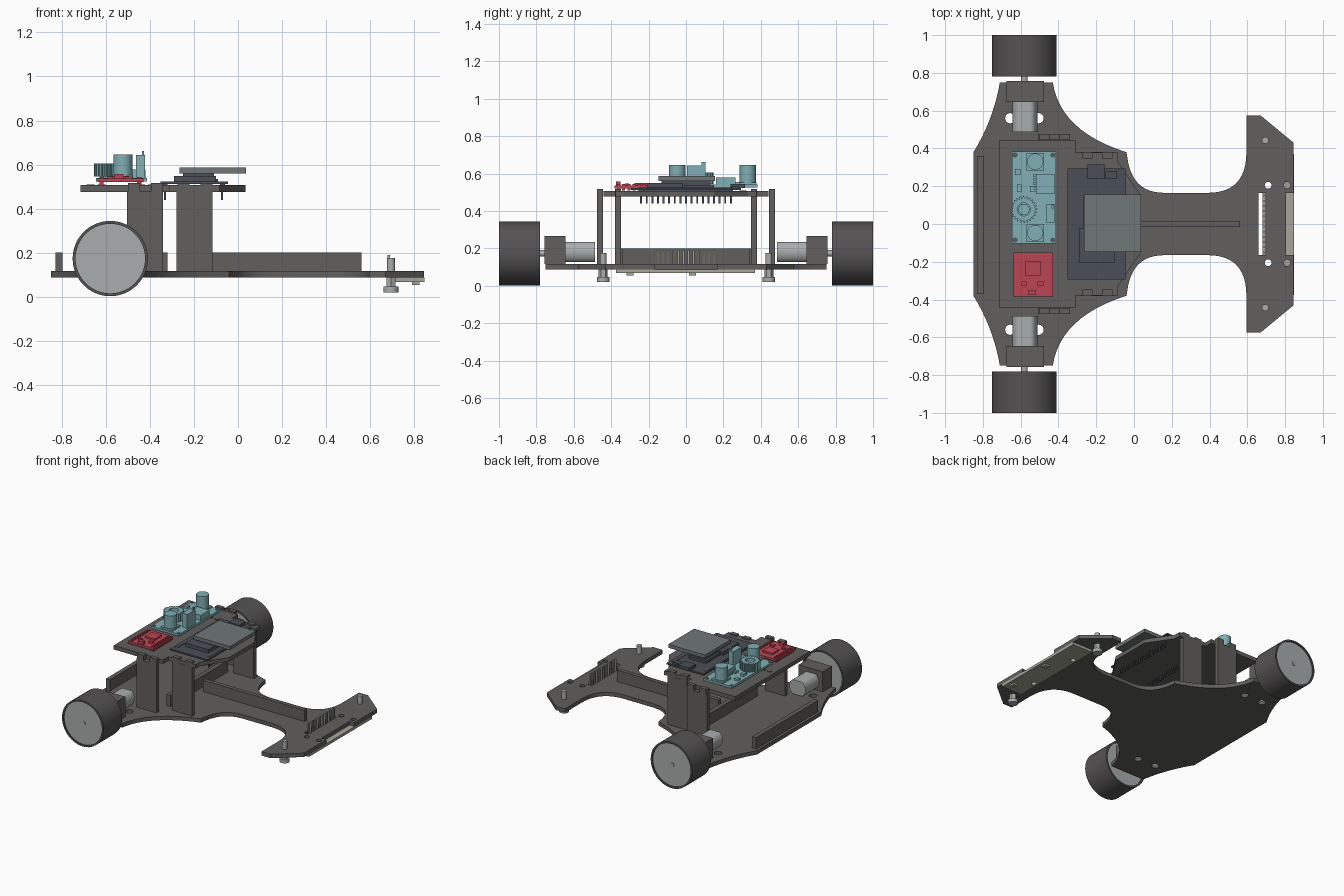
import bpy, bmesh, math
from mathutils import Matrix

if "Cube" in bpy.data.objects:
    bpy.data.objects.remove(bpy.data.objects["Cube"])


def material(name, *rgb):
    m = bpy.data.materials.new(name)
    m.diffuse_color = (*rgb, 1)
    m.use_nodes = True
    m.node_tree.nodes["Principled BSDF"].inputs["Base Color"].default_value = m.diffuse_color
    return m


DARK = material("dark_plate", .12, .115, .11)
TYRE = material("tyre_rubber", .09, .085, .085)
METAL = material("light_metal", .40, .42, .42)
BOARD = material("slate_board", .07, .08, .095)
SCREEN = material("screen_grey", .16, .18, .18)
TEAL = material("teal", .22, .43, .46)
RED = material("red", .50, .06, .09)
TAN = material("pale_tan", .38, .38, .32)


def boxes(name, spans, mat):
    """One object from (x0, x1, y0, y1, z0, z1) boxes."""
    bm = bmesh.new()
    for x0, x1, y0, y1, z0, z1 in spans:
        m = Matrix.Translation(((x0 + x1) / 2, (y0 + y1) / 2, (z0 + z1) / 2))
        bmesh.ops.create_cube(bm, size=1, matrix=m @ Matrix.Diagonal((x1 - x0, y1 - y0, z1 - z0, 1)))
    me = bpy.data.meshes.new(name)
    bm.to_mesh(me)
    bm.free()
    me.materials.append(mat)
    ob = bpy.data.objects.new(name, me)
    bpy.context.collection.objects.link(ob)
    return ob


def circle(x, y, r, n=24):
    return [(x + r * math.cos(i * math.tau / n), y + r * math.sin(i * math.tau / n)) for i in range(n)]


def rect(x0, x1, y0, y1):
    return [(x0, y0), (x1, y0), (x1, y1), (x0, y1)]


def bend(a, c, b, n=12):
    """Quadratic curve from a to b pulled toward c."""
    return [tuple((1 - t) ** 2 * a[k] + 2 * t * (1 - t) * c[k] + t * t * b[k] for k in (0, 1))
            for t in (i / n for i in range(n + 1))]


def mirrored(half):
    return half + [(x, -y) for x, y in reversed(half)]


def plate(name, outline, z0, z1, mat, holes=()):
    """Extruded flat outline with holes."""
    cu = bpy.data.curves.new(name, 'CURVE')
    cu.dimensions, cu.fill_mode, cu.extrude = '2D', 'BOTH', (z1 - z0) / 2
    for loop in [outline, *holes]:
        sp = cu.splines.new('POLY')
        sp.points.add(len(loop) - 1)
        for p, (x, y) in zip(sp.points, loop):
            p.co = (x, y, 0, 1)
        sp.use_cyclic_u = True
    cu.materials.append(mat)
    ob = bpy.data.objects.new(name, cu)
    bpy.context.collection.objects.link(ob)
    ob.location.z = (z0 + z1) / 2
    bpy.ops.object.select_all(action='DESELECT')
    ob.select_set(True)
    bpy.context.view_layer.objects.active = ob
    bpy.ops.object.convert(target='MESH')
    ob = bpy.context.object
    bpy.ops.object.shade_smooth_by_angle(angle=math.radians(30))
    return ob


def cyl(name, loc, r, depth, mat, axis='Z', n=32):
    rot = (math.pi / 2, 0, 0) if axis == 'Y' else (0, 0, 0)
    bpy.ops.mesh.primitive_cylinder_add(vertices=n, radius=r, depth=depth, location=loc, rotation=rot)
    ob = bpy.context.object
    ob.name = name
    ob.data.materials.append(mat)
    bpy.ops.object.shade_smooth_by_angle(angle=math.radians(30))
    return ob


# Base plate with motor holes, sensor slot and front notch
base = (bend((-.85, .38), (-.745, .55), (-.71, .75)) + bend((-.43, .75), (-.39, .49), (-.04, .38))
        + bend((-.035, .35), (-.01, .165), (.16, .165)) + bend((.39, .165), (.595, .165), (.595, .38))
        + [(.595, .575), (.67, .575), (.845, .43), (.845, .165), (.805, .165)])
holes = [rect(.66, .695, -.165, .165)]
for s in (-1, 1):
    holes += [circle(-.655, s * .56, .027), circle(-.505, s * .56, .027),
              circle(.71, s * .205, .018), circle(.81, s * .205, .018)]
plate("base_plate", mirrored(base), .087, .116, DARK, holes)

# Stiffening ribs on the base
boxes("rear_rib", [(-.83, -.797, -.37, .36, .116, .2)], DARK)
boxes("cross_rib", [(-.353, -.32, -.34, .34, .116, .2)], DARK)
boxes("spine_rib", [(-.28, .56, -.015, .015, .116, .2)], DARK)

# Sensor bar under the nose, with pin header
plate("sensor_board", rect(.68, .847, -.375, .37), .067, .087, TAN,
      [circle(.71, s * .205, .018) for s in (-1, 1)])
boxes("sensor_chips", [(.79, .825, y - .018, y + .018, .054, .067) for y in (-.3, .035)], TAN)
boxes("sensor_pins", [(.68, .69, y - .005, y + .005, .08, .19)
                      for y in (-.15 + i * .3 / 11 for i in range(12))], TAN)

for s, side in ((-1, "right"), (1, "left")):
    # Skid screws
    cyl(side + "_skid_shaft", (.695, s * .443, .105), .018, .14, METAL)
    cyl(side + "_skid_nut", (.695, s * .443, .066), .024, .042, METAL, n=6)
    cyl(side + "_skid_head", (.695, s * .443, .033), .034, .026, METAL)
    # Wheel, hub and axle
    tyre = plate(side + "_tyre", circle(0, 0, .171, 64), -.11, .11, TYRE, [circle(0, 0, .158, 64)])
    tyre.rotation_euler.x = math.pi / 2
    tyre.location = (-.58, s * .89, .173)
    cyl(side + "_hub", (-.58, s * .892, .173), .159, .2, METAL, 'Y', 64)
    cyl(side + "_axle", (-.58, s * .875, .173), .017, .244, METAL, 'Y')
    # Gearbox and flat sided motor
    boxes(side + "_gearbox", [(-.675, -.477, *sorted((s * .645, s * .756)), .116, .265)], DARK)
    motor = cyl(side + "_motor", (-.578, s * .566, .18), .066, .16, METAL, 'Y')
    for v in motor.data.vertices:
        v.co.y = max(-.053, min(.053, v.co.y))
    # Uprights joining both decks, with tabs through the top
    for part, x, y in (("outer", -.505, .46), ("inner", -.28, .364)):
        y0, y1 = s * y - .016, s * y + .016
        boxes(f"{side}_{part}_upright",
              [(x, x + .165, y0, y1, .088, .478)]
              + [(x + d, x + d + .055, y0, y1, .47, .516) for d in (.005, .11)], DARK)
    # Deck screws
    for x, y in ((-.39, .305), (-.44, .305), (-.67, -.027), (-.62, -.027)):
        if s > 0:
            cyl("deck_screw", (x, y, .506), .018, .008, DARK, n=16)

# Top deck
deck = [(-.715, .442), (-.31, .442), (-.31, .378), (-.085, .378), (-.085, .33), (.035, .15)]
plate("top_deck", mirrored(deck), .476, .506, DARK)

# Controller board with header pins below and display above
boxes("controller_board", [(-.352, -.045, -.295, .295, .512, .522)], BOARD)
boxes("controller_chips", [(-.245, -.157, .238, .315, .522, .545), (-.29, -.1, -.205, -.02, .522, .548),
                           (-.345, -.32, -.25, .25, .506, .524), (-.082, -.06, -.25, .25, .506, .524),
                           (-.27, -.13, -.15, .15, .522, .54), (-.15, -.09, .24, .28, .522, .534)], BOARD)
boxes("controller_pins", [(x - .005, x + .005, y - .005, y + .005, .44, .51)
                          for x in (-.332, -.072) for y in (-.24 + i * .03 for i in range(17))], BOARD)
boxes("display", [(-.265, .037, -.148, .155, .56, .586)], SCREEN)
boxes("display_post", [(-.25, -.11, -.13, .13, .535, .56)], BOARD)

# Teal power converter: board, capacitors, coil, chips
plate("converter_board", rect(-.645, -.413, -.103, .383), .524, .54, TEAL,
      [circle(x, y, .01, 12) for x in (-.63, -.43) for y in (-.085, .365)])
for y in (-.047, .33):
    boxes("capacitor_base", [(-.57, -.476, y - .047, y + .047, .54, .552)], TEAL)
    cyl("capacitor", (-.523, y, .597), .043, .096, TEAL)
coil = [(-.583 + r * math.cos(i * math.tau / 96), .077 + r * math.sin(i * math.tau / 96))
        for i in range(96) for r in [.071 if i % 4 < 2 else .06]]
plate("coil", coil, .545, .605, TEAL, [circle(-.583, .077, .034)])
cyl("coil_core", (-.583, .077, .55), .03, .03, TEAL)
boxes("converter_parts", [(-.52, -.42, .16, .264, .54, .578), (-.463, -.422, .005, .105, .54, .643),
                          (-.437, -.426, .083, .103, .6, .662), (-.62, -.595, .17, .21, .54, .56),
                          (-.63, -.6, .26, .29, .54, .555), (-.55, -.53, .17, .2, .54, .555)]
      + [(-.535, -.52, y, y + .012, .54, .55) for y in (.17, .19, .21, .23, .25)], TEAL)

# Red motor driver: board, chip, pin rows, small parts
boxes("driver_board", [(-.638, -.43, -.383, -.15, .52, .536)], RED)
boxes("driver_parts", [(-.575, -.495, -.275, -.195, .536, .548), (-.595, -.57, -.325, -.305, .536, .546),
                       (-.51, -.48, -.325, -.305, .536, .546), (-.56, -.52, -.375, -.35, .536, .558)]
      + [(x - .01, x + .01, y - .008, y + .008, .508, .543)
         for x in (-.62, -.448) for y in (-.36 + i * .027 for i in range(8))], RED)
